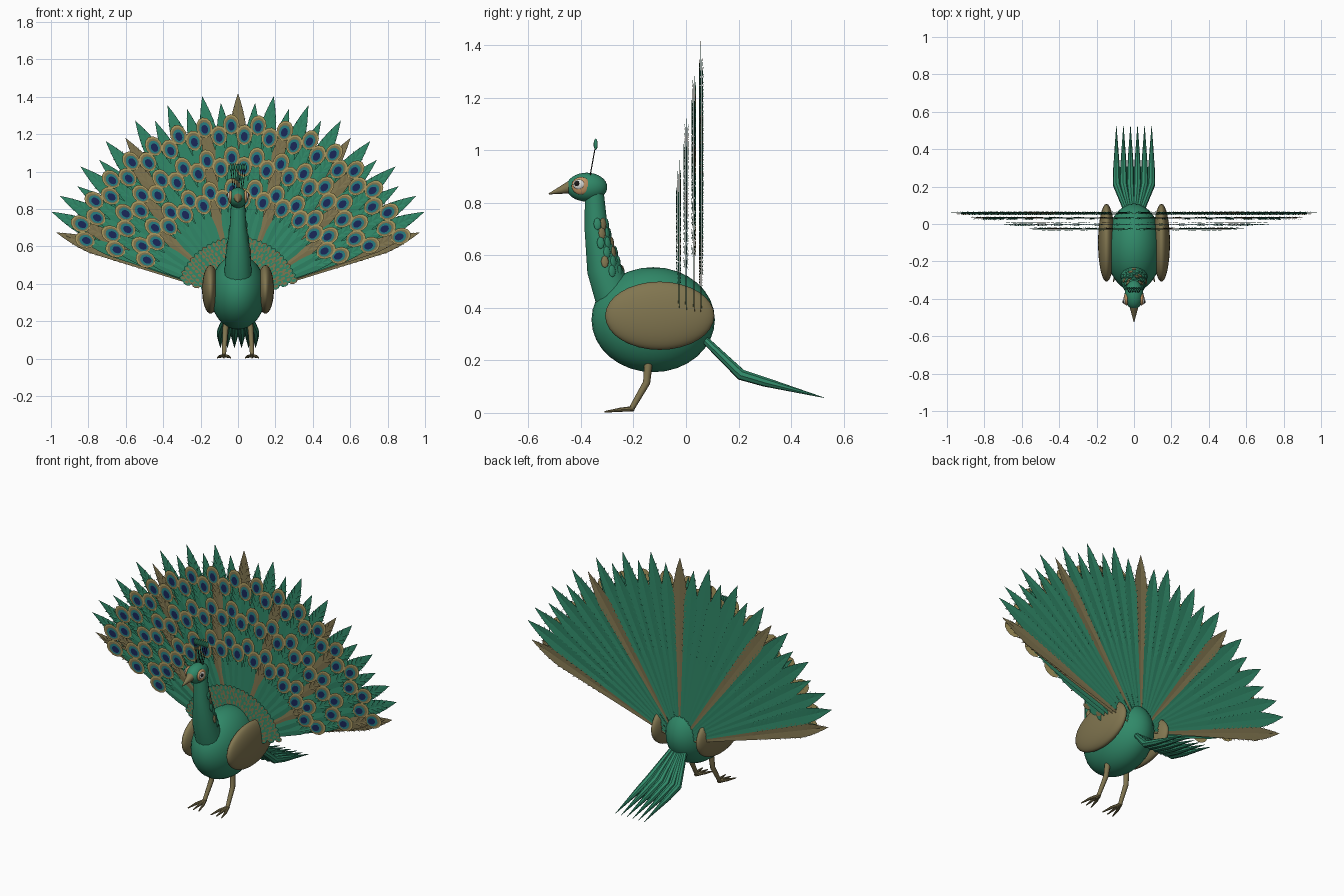
import bpy, bmesh, math
from mathutils import Vector

if "Cube" in bpy.data.objects:
    bpy.data.objects.remove(bpy.data.objects["Cube"])


def mat(name, c):
    m = bpy.data.materials.new(name)
    m.diffuse_color = (*c, 1)
    m.use_nodes = True
    m.node_tree.nodes["Principled BSDF"].inputs["Base Color"].default_value = m.diffuse_color
    return m


GREEN = mat("green", (0.03, 0.25, 0.14))
OLIVE = mat("olive", (0.22, 0.18, 0.08))
GOLD = mat("gold", (0.42, 0.33, 0.12))
TEAL = mat("teal", (0.02, 0.2, 0.22))
NAVY = mat("navy", (0.01, 0.02, 0.10))
WHITE = mat("white", (0.8, 0.8, 0.75))
BLACK = mat("black", (0.01, 0.01, 0.01))
TAN = mat("tan", (0.55, 0.3, 0.13))
FAN_MATS = [GREEN, OLIVE, GOLD, TEAL, NAVY]


def ball(name, loc, size, m, seg=32, rot=(0, 0, 0)):
    bpy.ops.mesh.primitive_uv_sphere_add(segments=seg, ring_count=seg // 2, location=loc, rotation=rot)
    o = bpy.context.object
    o.name, o.scale = name, size
    o.data.materials.append(m)
    bpy.ops.object.shade_smooth()
    return o


def tube(name, pts, m, res=4, kind='POLY'):
    """Round tapered tube; each point is (x, y, z, radius)."""
    cu = bpy.data.curves.new(name, 'CURVE')
    cu.dimensions = '3D'
    cu.bevel_depth, cu.bevel_resolution, cu.use_fill_caps = 1, res, True
    sp = cu.splines.new('POLY')
    sp.points.add(len(pts) - 1)
    for p, q in zip(sp.points, pts):
        p.co, p.radius = (*q[:3], 1), q[3]
    o = bpy.data.objects.new(name, cu)
    bpy.context.collection.objects.link(o)
    cu.materials.append(m)
    bpy.ops.object.select_all(action='DESELECT')
    o.select_set(True)
    bpy.context.view_layer.objects.active = o
    bpy.ops.object.convert(target='MESH')
    bpy.ops.object.shade_smooth_by_angle(angle=math.radians(40))
    return bpy.context.object


# body and folded wings
ball("body", (0, -0.125, 0.355), (0.15, 0.235, 0.2), GREEN)
for s in (-1, 1):
    ball("wing", (s * 0.147, -0.1, 0.37), (0.045, 0.208, 0.13), OLIVE)

# neck
NECK = [(0, -0.27, 0.43, 0.075), (0, -0.312, 0.55, 0.067), (0, -0.342, 0.7, 0.045), (0, -0.35, 0.85, 0.036)]
tube("neck", NECK, GREEN, 7)


def neck_at(z):
    for a, b in zip(NECK, NECK[1:]):
        if z <= b[2]:
            t = (z - a[2]) / (b[2] - a[2])
            return a[1] + t * (b[1] - a[1]), a[3] + t * (b[3] - a[3])


# scale feathers on the back of the neck
for row in range(6):
    z = 0.54 + row * 0.036
    cy, r = neck_at(z)
    for k in range(-2, 3):
        a = math.radians((k + 0.5 * (row % 2)) * 33)
        ball("neck_scale", (r * math.sin(a), cy + r * math.cos(a), z), (0.015, 0.007, 0.024),
             OLIVE if (row + k) % 3 == 0 else GREEN, 8, (0.15, 0, -a))

# head, beak, eyes
ball("head", (0, -0.378, 0.86), (0.05, 0.078, 0.055), GREEN)
tube("beak", [(0, -0.435, 0.862, 0.026), (0, -0.475, 0.849, 0.015), (0, -0.523, 0.834, 0.002)], OLIVE)
for s in (-1, 1):
    ball("eye_patch", (s * 0.04, -0.4, 0.865), (0.014, 0.036, 0.034), TAN, 16)
    ball("eye_white", (s * 0.049, -0.408, 0.87), (0.01, 0.022, 0.019), WHITE, 16)
    ball("pupil", (s * 0.054, -0.415, 0.874), (0.008, 0.011, 0.011), BLACK, 12)

# crest
for k in range(-3, 4):
    tube("crest_stem", [(k * 0.008, -0.365, 0.905, 0.002), (k * 0.013, -0.346, 1.01, 0.002)], BLACK, 1)
    ball("crest_tip", (k * 0.013, -0.344, 1.023), (0.007, 0.008, 0.022), GREEN, 10)

# legs and toes
for s in (-1, 1):
    tube("leg", [(s * 0.065, -0.143, 0.19, 0.016), (s * 0.07, -0.15, 0.115, 0.014),
                 (s * 0.075, -0.205, 0.02, 0.011)], OLIVE)
    for dx in (-0.035, 0, 0.035):
        tube("toe", [(s * 0.075, -0.2, 0.016, 0.01), (s * 0.075 + dx * 0.6, -0.25, 0.012, 0.008),
                     (s * 0.075 + dx, -0.31, 0.004, 0.003)], OLIVE, 2)

# lower tail feathers
for k in range(6):
    x = (k - 2.5) * 0.037
    tube("lower_tail_feather", [(x * 0.4, 0.06, 0.29, 0.014), (x, 0.21, 0.145, 0.021),
                                (x * 1.01, 0.3, 0.118, 0.018), (x * 1.02, 0.525, 0.058, 0.001)], GREEN, 2)

# ---- raised fan ----
PIVOT = 0.32


def place(a, r, u, y):
    """Fan point: r along the feather at angle a, u sideways."""
    return Vector((r * math.cos(a) - u * math.sin(a), y, PIVOT + r * math.sin(a) + u * math.cos(a)))


def face(bm, pts, mi):
    bm.faces.new([bm.verts.new(p) for p in pts]).material_index = mi


def disc(bm, a, r, y, w, h, mi, n=12):
    face(bm, [place(a, r + h * math.cos(t), w * math.sin(t), y)
              for t in (2 * math.pi * i / n for i in range(n))], mi)


def feather(bm, a, length, k, y, mi, barb_start):
    shoulder = length - 0.2
    w = shoulder * k

    def width(r):
        return r * k if r < shoulder else w * (1 - ((r - shoulder) / (length - shoulder)) ** 1.5)
    rs = [0.1, shoulder] + [shoulder + 0.2 * f for f in (0.3, 0.55, 0.8)]
    # vane, folded slightly along its shaft
    for s in (-1, 1):
        face(bm, [place(a, 0.1, 0, y)] + [place(a, r, s * width(r), y + 0.002) for r in rs]
             + [place(a, length, 0, y)], mi)
    # barbs fanned out on both faces
    r, i = barb_start, 0
    while r < length - 0.09:
        for s in (-1, 1):
            for d in (-1, 1):
                face(bm, [place(a, r, 0, y + d * 0.003), place(a, r + 0.035, 0, y + d * 0.003),
                          place(a, r + 0.06, s * width(r + 0.06) * 1.15, y + d * 0.007)], mi)
        r += 0.034


def finish(bm, name):
    me = bpy.data.meshes.new(name)
    bm.to_mesh(me)
    bm.free()
    for m in FAN_MATS:
        me.materials.append(m)
    bpy.context.collection.objects.link(bpy.data.objects.new(name, me))


def angles(n, edge=20):
    return [math.radians(edge + (180 - 2 * edge) * i / (n - 1)) for i in range(n)]


# long back feathers
bm = bmesh.new()
for i, a in enumerate(angles(29)):
    length = 1.035 if i in (0, 28) else 1.1 if i % 2 == 0 or i in (1, 27) else 1.05
    feather(bm, a, length, 0.05, 0.056 + 0.003 * (i % 2), int(i % 7 == 0), 0.5)
finish(bm, "back_fan_feathers")

# three shorter rows carrying eyespots
for row, (n, length, y) in enumerate([(32, 0.99, 0.032), (28, 0.82, 0.002), (24, 0.65, -0.026)]):
    bm = bmesh.new()
    k = math.radians(140 / (n - 1)) * 0.58
    for i, a in enumerate(angles(n, 21 + row)):
        top = length - 0.055 * (i % 2)
        yy = y - 0.005 * (i % 2)
        feather(bm, a, top, k, yy, int((i + row * 2) % 6 == 0), length - 0.2)
        for j, (w, h, mi) in enumerate([(0.044, 0.055, 2), (0.037, 0.046, 1),
                                        (0.029, 0.036, 3), (0.018, 0.024, 4)]):
            disc(bm, a, top - 0.058 - j * 0.003, yy - 0.009 - j * 0.002, w, h, mi)
    finish(bm, "eyespot_feather_row")

# small overlapping scales at the fan base
bm = bmesh.new()
for row in range(7):
    r = 0.16 + row * 0.025
    n = int(r * 95)
    for i in range(n):
        a = math.radians(18 + 144 * (i + 0.5 * (row % 2)) / (n - 0.5))
        y = -0.05 + row * 0.001
        disc(bm, a, r, y, 0.017, 0.024, 1 if (i + row) % 3 == 0 else 0, 8)
        disc(bm, a, r + 0.004, y - 0.002, 0.008, 0.012, 0 if (i + row) % 3 == 0 else 1, 6)
finish(bm, "fan_base_scales")
